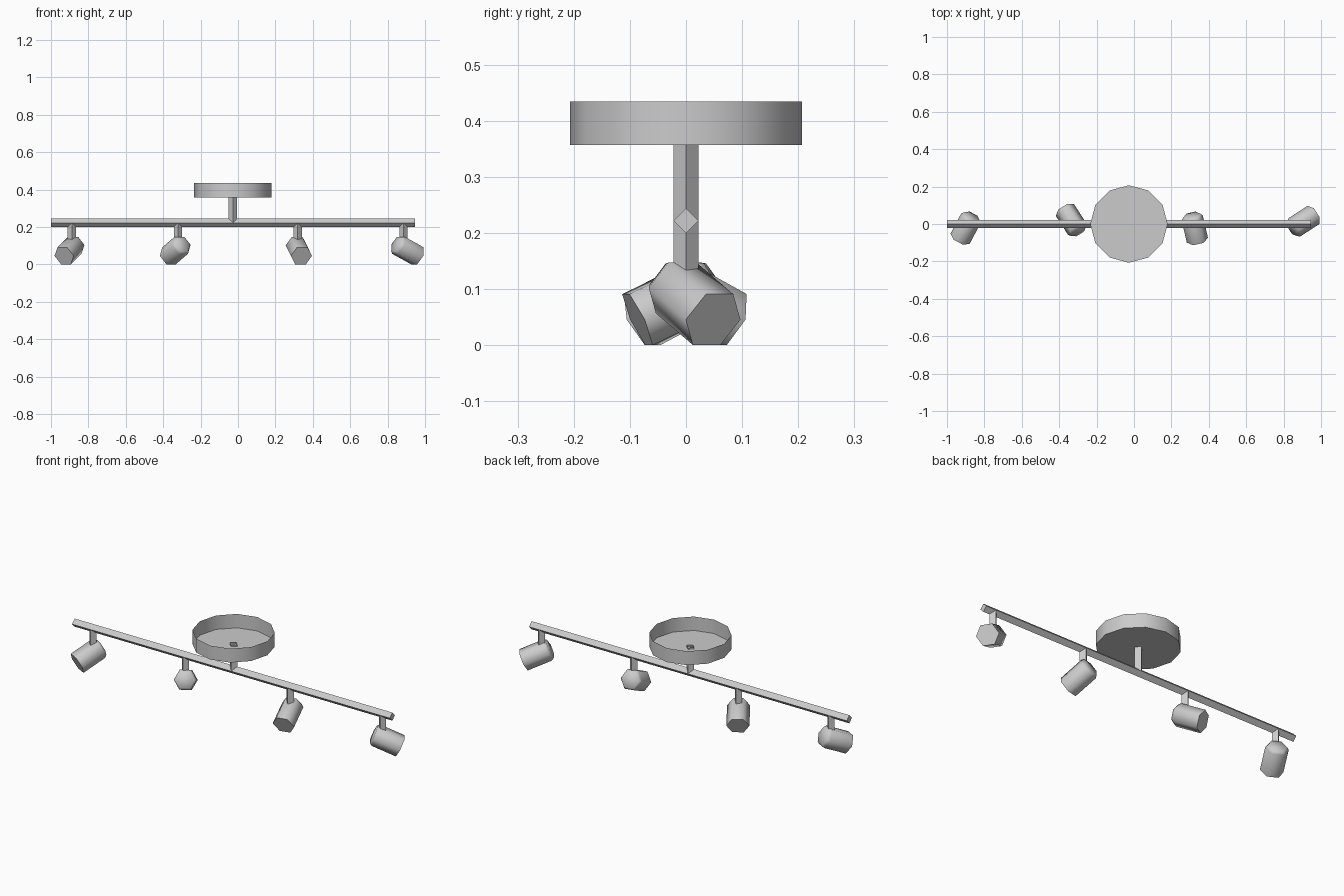
import bpy, bmesh
from math import sin, cos, pi, radians
from mathutils import Vector

if "Cube" in bpy.data.objects:
    bpy.data.objects.remove(bpy.data.objects["Cube"])

X, Y, Z = Vector((1, 0, 0)), Vector((0, 1, 0)), Vector((0, 0, 1))


def loft(name, sides, u, v, rings, cap_start=True, cap_end=True, smooth=False):
    """Skin polygon rings [(centre, radius), ...] lying in the plane u, v."""
    bm = bmesh.new()
    loops = []
    for c, r in rings:
        loops.append([bm.verts.new(c + r * (cos(2 * pi * k / sides) * u + sin(2 * pi * k / sides) * v))
                      for k in range(sides)])
    for a, b in zip(loops, loops[1:]):
        for k in range(sides):
            n = (k + 1) % sides
            bm.faces.new((a[k], a[n], b[n], b[k]))
    if cap_start:
        bm.faces.new(loops[0][::-1])
    if cap_end:
        bm.faces.new(loops[-1])
    bmesh.ops.recalc_face_normals(bm, faces=bm.faces)
    me = bpy.data.meshes.new(name)
    bm.to_mesh(me)
    bm.free()
    ob = bpy.data.objects.new(name, me)
    bpy.context.collection.objects.link(ob)
    if smooth:
        bpy.ops.object.select_all(action='DESELECT')
        ob.select_set(True)
        bpy.context.view_layer.objects.active = ob
        bpy.ops.object.shade_smooth_by_angle(angle=radians(62))
    return ob


BAR_Z, ROD = 0.222, 0.0225
CANOPY_X = -0.027

# Long diamond-section bar
loft("bar", 4, Y, Z, [(Vector((-1, 0, BAR_Z)), ROD), (Vector((0.945, 0, BAR_Z)), ROD)])

# Ceiling canopy: shallow dish, open at the top
loft("canopy", 12, X, Y, [(Vector((CANOPY_X, 0, 0.357)), 0.207),
                          (Vector((CANOPY_X, 0, 0.434)), 0.207)], cap_end=False, smooth=True)

# Post joining bar and canopy
loft("post", 4, X, Y, [(Vector((CANOPY_X, 0, BAR_Z)), ROD),
                       (Vector((CANOPY_X, 0, 0.365)), ROD)], cap_end=False)

# Four spotlights: position along the bar and heading in degrees from +x
TILT = radians(25)
for i, (x, heading) in enumerate([(-0.888, 242), (-0.321, 123), (0.319, 283), (0.885, 33)], 1):
    a = radians(heading)
    flat = Vector((cos(a), sin(a), 0))
    aim = flat * cos(TILT) - Z * sin(TILT)
    side = Vector((-sin(a), cos(a), 0))
    up = flat * sin(TILT) + Z * cos(TILT)
    pivot = Vector((x, 0, 0.087))
    # hanging stem
    loft(f"spot_stem_{i}", 4, X, Y, [(Vector((x, 0, 0.11)), ROD), (Vector((x, 0, BAR_Z)), ROD)])
    # hexagonal lamp head with a chamfered back
    loft(f"spot_head_{i}", 6, side, up, [(pivot - 0.05 * aim, 0.048),
                                         (pivot - 0.036 * aim, 0.058),
                                         (pivot + 0.098 * aim, 0.058)], smooth=True)
